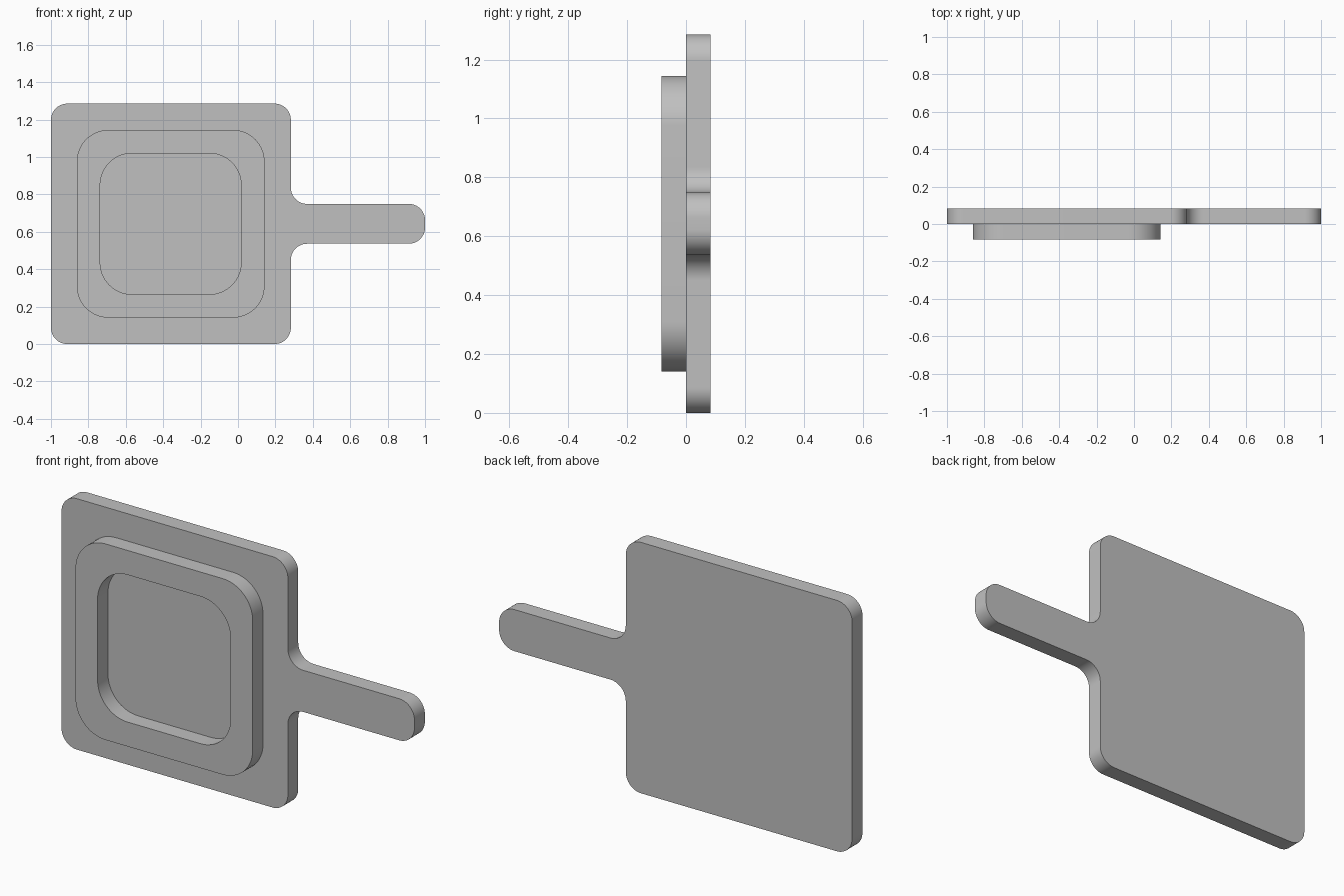
import bpy, bmesh, math
from mathutils import Vector

cube = bpy.data.objects.get("Cube")
if cube:
    bpy.data.objects.remove(cube, do_unlink=True)

THICK = 0.084
MID_X, MID_Z = -0.36, 0.6425      # centre of the square plate
STEPS = 16

grey = bpy.data.materials.new("plain_grey")
grey.use_nodes = True
colour = (0.53, 0.53, 0.53, 1)
grey.diffuse_color = colour
grey.node_tree.nodes["Principled BSDF"].inputs["Base Color"].default_value = colour


def rounded(corners, radius):
    """Outline in x, z with every right-angled corner filleted."""
    pts = [Vector(c) for c in corners]
    out = []
    for i, p in enumerate(pts):
        u = (pts[i - 1] - p).normalized()
        v = (pts[(i + 1) % len(pts)] - p).normalized()
        centre = p + (u + v) * radius
        for s in range(STEPS + 1):
            t = s / STEPS * math.pi / 2
            out.append(centre - (v * math.cos(t) + u * math.sin(t)) * radius)
    return out


def square(half, radius):
    signs = [(-1, -1), (1, -1), (1, 1), (-1, 1)]
    return rounded([(MID_X + a * half, MID_Z + b * half) for a, b in signs], radius)


def add_loop(bm, outline, y):
    return [bm.verts.new((p.x, y, p.y)) for p in outline]


def bridge(bm, a, b):
    for i in range(len(a)):
        bm.faces.new((a[i - 1], a[i], b[i], b[i - 1]))


def finish(bm, name):
    bmesh.ops.recalc_face_normals(bm, faces=bm.faces)
    mesh = bpy.data.meshes.new(name)
    bm.to_mesh(mesh)
    bm.free()
    mesh.materials.append(grey)
    obj = bpy.data.objects.new(name, mesh)
    bpy.context.collection.objects.link(obj)
    bpy.ops.object.select_all(action="DESELECT")
    obj.select_set(True)
    bpy.context.view_layer.objects.active = obj
    bpy.ops.object.shade_smooth_by_angle(angle=math.radians(30))


# Square back plate with its side handle
half, grip = 0.6425, 0.1065
edge = MID_X + half
low, high = MID_Z - grip, MID_Z + grip
outline = rounded([(-1, 0), (edge, 0), (edge, low), (1, low), (1, high),
                   (edge, high), (edge, 2 * half), (-1, 2 * half)], 0.087)
bm = bmesh.new()
front, back = add_loop(bm, outline, 0), add_loop(bm, outline, THICK)
bm.faces.new(front)
bm.faces.new(back)
bridge(bm, front, back)
finish(bm, "plate_with_handle")

# Raised square rim on the front, seated slightly into the plate
outer, inner = square(0.502, 0.17), square(0.377, 0.17)
bm = bmesh.new()
loops = [add_loop(bm, o, y) for o, y in
         ((outer, 0.01), (outer, -THICK), (inner, -THICK), (inner, 0.01))]
for i in range(4):
    bridge(bm, loops[i - 1], loops[i])
finish(bm, "raised_rim")
